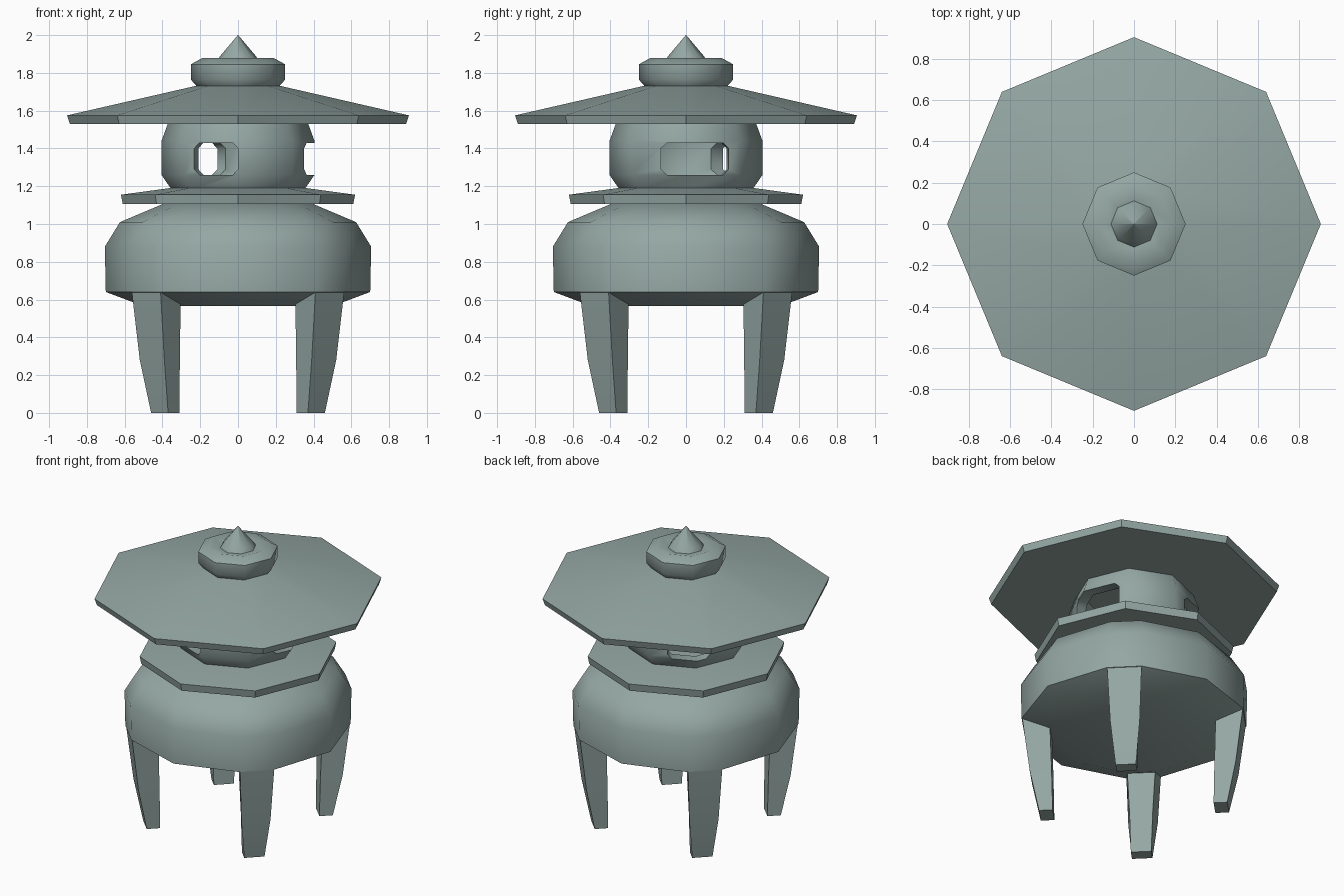
import bpy, bmesh
from math import sin, cos, radians

if "Cube" in bpy.data.objects:
    bpy.data.objects.remove(bpy.data.objects["Cube"])

# One stone colour
stone = bpy.data.materials.new("grey_green_stone")
stone.diffuse_color = (0.30, 0.39, 0.37, 1)
stone.use_nodes = True
stone.node_tree.nodes["Principled BSDF"].inputs["Base Color"].default_value = stone.diffuse_color

OCTAGON = [i * 45 for i in range(8)]
BODY_ANGLES = [q + a for q in (0, 90, 180, 270) for a in (0, 36, 54)]


def make(name, verts, faces, smooth=50):
    mesh = bpy.data.meshes.new(name)
    mesh.from_pydata(verts, [], faces)
    bm = bmesh.new()
    bm.from_mesh(mesh)
    bmesh.ops.recalc_face_normals(bm, faces=bm.faces)
    bm.to_mesh(mesh)
    bm.free()
    mesh.materials.append(stone)
    ob = bpy.data.objects.new(name, mesh)
    bpy.context.collection.objects.link(ob)
    if smooth:
        shade(ob, smooth)
    return ob


def activate(ob):
    bpy.ops.object.select_all(action='DESELECT')
    ob.select_set(True)
    bpy.context.view_layer.objects.active = ob


def shade(ob, angle):
    activate(ob)
    bpy.ops.object.shade_smooth_by_angle(angle=radians(angle))


def loft(name, rings, closed=False, smooth=50):
    """Skin equal-length vertex rings; cap the ends, or join last to first."""
    n, m = len(rings[0]), len(rings)
    verts = [v for r in rings for v in r]
    faces = [(i * n + j, i * n + (j + 1) % n,
              (i + 1) % m * n + (j + 1) % n, (i + 1) % m * n + j)
             for i in range(m if closed else m - 1) for j in range(n)]
    if not closed:
        faces += [tuple(range(n)), tuple(range((m - 1) * n, m * n))]
    return make(name, verts, faces, smooth)


def turned(name, profile, angles=OCTAGON, closed=False, smooth=50):
    rings = [[(r * cos(radians(a)), r * sin(radians(a)), z) for a in angles]
             for r, z in profile]
    return loft(name, rings, closed, smooth)


# Rounded base bowl
turned("base_bowl", [(0.50, 0.565), (0.70, 0.64), (0.705, 0.88),
                     (0.625, 1.01), (0.40, 1.105)], BODY_ANGLES, smooth=40)

# Four tapered legs on the diagonals: (z, outer far, outer near, inner far, inner near)
LEG = [(0.0, 0.46, 0.37, 0.40, 0.31), (0.28, 0.52, 0.39, 0.41, 0.308),
       (0.64, 0.562, 0.41, 0.43, 0.303)]
for name, sx, sy in (("front_left_leg", -1, -1), ("front_right_leg", 1, -1),
                     ("back_left_leg", -1, 1), ("back_right_leg", 1, 1)):
    loft(name, [[(sx * x, sy * y, z) for x, y in
                 ((of, on), (on, of), (inn, inf), (inf, inn))]
                for z, of, on, inf, inn in LEG], smooth=30)

# Platform under the light chamber
turned("platform", [(0.61, 1.105), (0.62, 1.155), (0.34, 1.193)], smooth=30)

# Hollow light chamber
chamber = turned("light_chamber",
                 [(0.35, 1.18), (0.405, 1.26), (0.405, 1.44), (0.37, 1.535),
                  (0.30, 1.535), (0.33, 1.44), (0.33, 1.26), (0.29, 1.18)],
                 closed=True, smooth=0)

# Three windows with clipped corners, cut radially through the wall
for angle, width in ((8, 0.36), (128, 0.27), (252, 0.25)):
    w, h, c = width / 2, 0.085, 0.03
    section = [(w, h - c), (w - c, h), (c - w, h), (-w, h - c),
               (-w, c - h), (c - w, -h), (w - c, -h), (w, c - h)]
    ca, sa = cos(radians(angle)), sin(radians(angle))
    cutter = loft("window_cutter", [[(d * ca - s * sa, d * sa + s * ca, 1.345 + t)
                                     for s, t in section] for d in (0.2, 0.6)], smooth=0)
    cut = chamber.modifiers.new("window", 'BOOLEAN')
    cut.operation, cut.solver, cut.object = 'DIFFERENCE', 'EXACT', cutter
    activate(chamber)
    bpy.ops.object.modifier_apply(modifier=cut.name)
    bpy.data.objects.remove(cutter)
shade(chamber, 50)

# Wide roof
turned("roof", [(0.89, 1.53), (0.905, 1.575), (0.22, 1.732)], smooth=30)

# Finial: dished bulb and pointed tip
turned("finial_bulb", [(0.215, 1.725), (0.25, 1.765), (0.25, 1.845),
                       (0.187, 1.88), (0.11, 1.86)])
turned("finial_tip", [(0.115, 1.855), (0.098, 1.885), (0.001, 2.0)])
